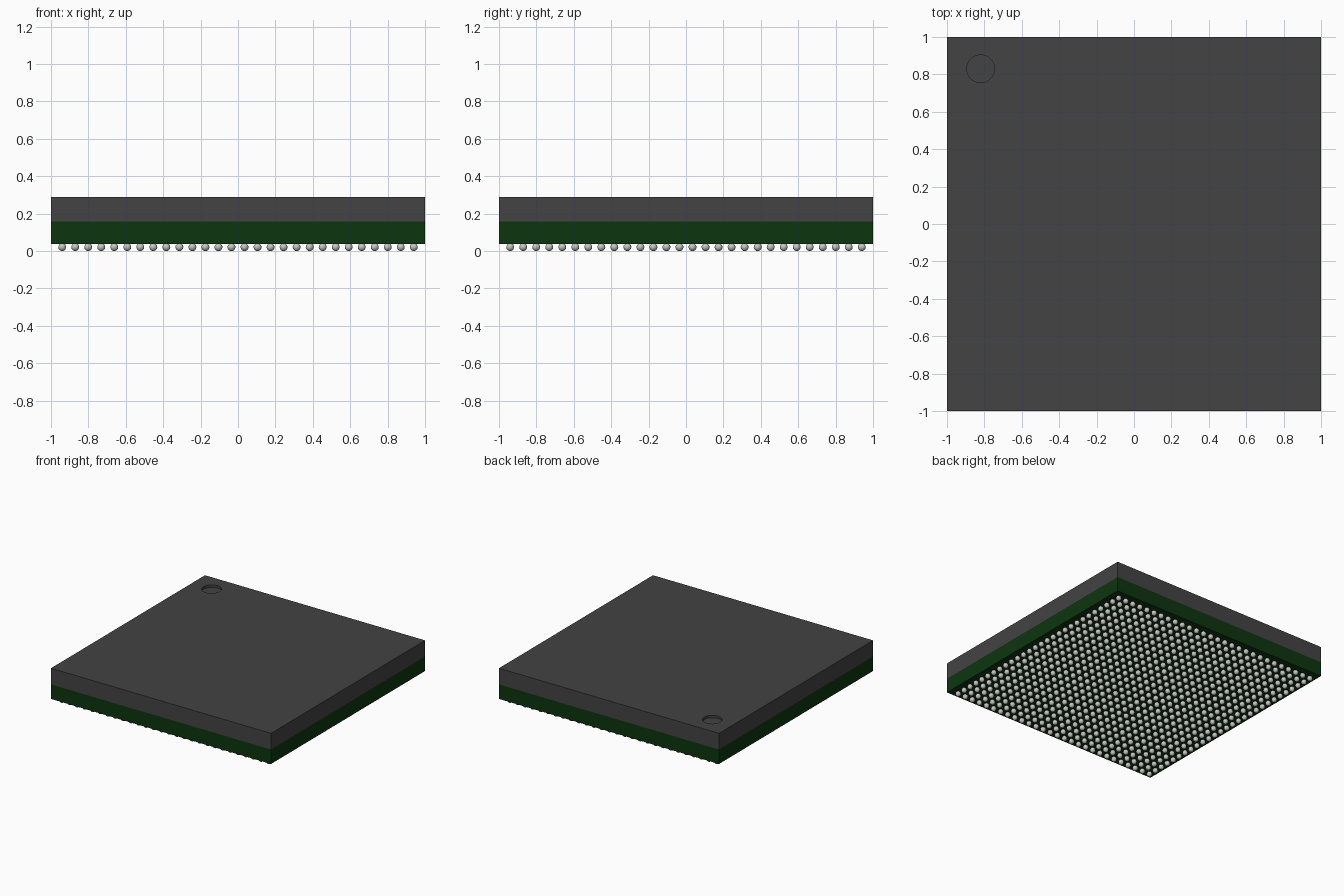
import bpy

cube = bpy.data.objects.get("Cube")
if cube:
    bpy.data.objects.remove(cube, do_unlink=True)


def material(name, rgb):
    mat = bpy.data.materials.new(name)
    mat.use_nodes = True
    colour = (*rgb, 1.0)
    mat.diffuse_color = colour
    mat.node_tree.nodes["Principled BSDF"].inputs["Base Color"].default_value = colour
    return mat


def slab(name, bottom, top, mat):
    bpy.ops.mesh.primitive_cube_add(size=1, location=(0, 0, (bottom + top) / 2))
    obj = bpy.context.object
    obj.name = name
    obj.scale = (2, 2, top - bottom)
    bpy.ops.object.transform_apply(location=False, rotation=False, scale=True)
    obj.data.materials.append(mat)
    return obj


charcoal = material("charcoal", (0.056, 0.056, 0.056))
green = material("dark green", (0.004, 0.036, 0.005))
silver = material("silver", (0.56, 0.56, 0.54))

BOARD_BOTTOM, BOARD_TOP, COVER_TOP = 0.038, 0.157, 0.29
DIMPLE_DEPTH = 0.02

# Circuit board and moulded cover
slab("substrate", BOARD_BOTTOM, BOARD_TOP, green)
cover = slab("cover", BOARD_TOP, COVER_TOP, charcoal)

# Round corner marker sunk into the cover
bpy.ops.mesh.primitive_cylinder_add(vertices=48, radius=0.074, depth=2 * DIMPLE_DEPTH,
                                    location=(-0.82, 0.83, COVER_TOP))
cutter = bpy.context.object
cutter.name = "marker_cutter"
cutter.hide_render = True
cutter.data.materials.append(charcoal)
cut = cover.modifiers.new("marker", "BOOLEAN")
cut.operation = "DIFFERENCE"
cut.solver = "EXACT"
cut.object = cutter
bpy.context.view_layer.objects.active = cover
bpy.ops.object.modifier_apply(modifier=cut.name)
bpy.data.objects.remove(cutter, do_unlink=True)

# Square grid of solder balls under the board
COUNT, EDGE, RADIUS = 28, 0.94, 0.021
pitch = 2 * EDGE / (COUNT - 1)
bpy.ops.mesh.primitive_uv_sphere_add(segments=16, ring_count=10, radius=RADIUS,
                                     location=(-EDGE, -EDGE, RADIUS))
balls = bpy.context.object
balls.name = "solder_balls"
balls.data.materials.append(silver)
bpy.ops.object.shade_smooth()
for label, step in (("columns", (pitch, 0, 0)), ("rows", (0, pitch, 0))):
    array = balls.modifiers.new(label, "ARRAY")
    array.count = COUNT
    array.use_relative_offset = False
    array.use_constant_offset = True
    array.constant_offset_displace = step
